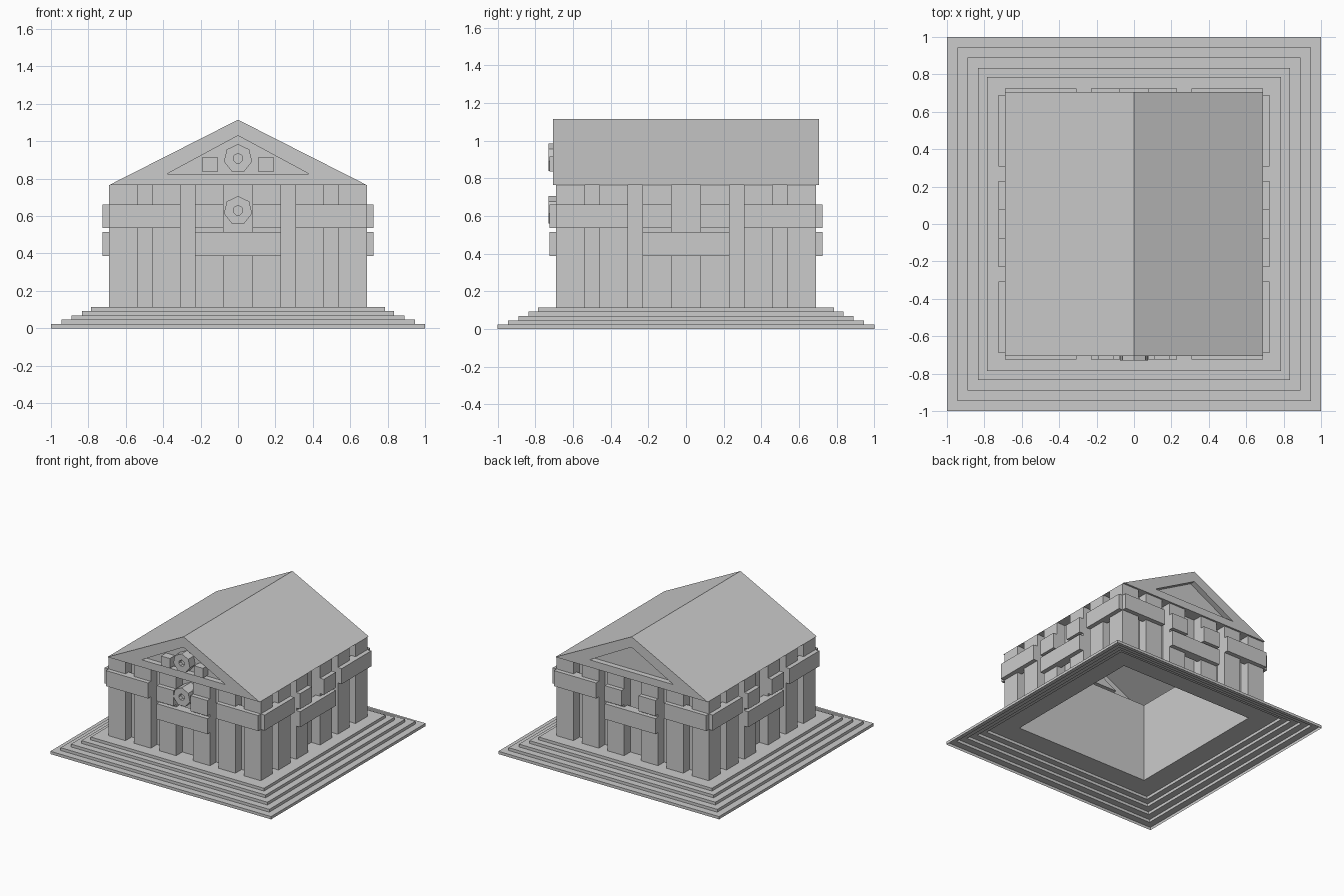
import bpy, bmesh
from math import pi, sin, cos
from mathutils import Matrix, Vector

if "Cube" in bpy.data.objects:
    bpy.data.objects.remove(bpy.data.objects["Cube"])


def finish(name, bm, turns=1):
    """Make an object from bm, repeated evenly around the z axis."""
    source = bm.faces[:]
    for i in range(1, turns):
        geo = bmesh.ops.duplicate(bm, geom=source)["geom"]
        verts = [g for g in geo if isinstance(g, bmesh.types.BMVert)]
        bmesh.ops.rotate(bm, verts=verts, matrix=Matrix.Rotation(2 * pi * i / turns, 3, 'Z'))
    bmesh.ops.remove_doubles(bm, verts=bm.verts[:], dist=0.0005)
    mesh = bpy.data.meshes.new(name)
    bm.to_mesh(mesh)
    bm.free()
    obj = bpy.data.objects.new(name, mesh)
    bpy.context.collection.objects.link(obj)
    return obj


def loft(bm, rings, closed=True, cap=False):
    """Skin a row of equal-length point rings with quads."""
    rows = [[bm.verts.new(p) for p in r] for r in rings]
    n = len(rows[0])
    for a, b in zip(rows, rows[1:]):
        for i in range(n if closed else n - 1):
            j = (i + 1) % n
            bm.faces.new((a[i], a[j], b[j], b[i]))
    if cap:
        bm.faces.new(rows[-1])


def rect(hx, hy, z):
    return [(-hx, -hy, z), (hx, -hy, z), (hx, hy, z), (-hx, hy, z)]


def box(bm, x0, x1, y0, y1, z0, z1):
    centre = Vector((x0 + x1, y0 + y1, z0 + z1)) / 2
    size = Matrix.Diagonal((x1 - x0, y1 - y0, z1 - z0, 1))
    bmesh.ops.create_cube(bm, size=1, matrix=Matrix.Translation(centre) @ size)


FLOOR, EAVE, WALL, FACE = 0.115, 0.765, 0.61, 0.69

# Hollow stepped base, open under the building
rings = []
for i, h in enumerate((1.0, 0.945, 0.89, 0.835, 0.785)):
    rings += [rect(h, h, 0.023 * i), rect(h, h, 0.023 * (i + 1))]
rings.append(rect(WALL, WALL, FLOOR))
bm = bmesh.new()
loft(bm, rings)
finish("stepped_base", bm)

# Inner wall behind the pillars
bm = bmesh.new()
loft(bm, [rect(WALL, WALL, FLOOR), rect(WALL, WALL, EAVE)])
finish("inner_wall", bm)

# Pillars: four per side plus an L-shaped one at each corner
bm = bmesh.new()
outlines = [[(x, -WALL), (x, -FACE), (x + 0.153, -FACE), (x + 0.153, -WALL)]
            for x in (-0.46, -0.23, 0.077, 0.307)]
outlines.append([(0.537, -WALL), (0.537, -FACE), (FACE, -FACE), (FACE, -0.537), (WALL, -0.537)])
for line in outlines:
    loft(bm, [[(x, y, z) for x, y in line] for z in (FLOOR, EAVE)], closed=False)
finish("pillars", bm, 4)

# Raised bands on every side
bm = bmesh.new()
for x0, x1, z0 in ((-FACE, -0.307, 0.535), (-0.23, -0.077, 0.535), (0.077, 0.23, 0.535),
                   (0.307, FACE, 0.535), (-0.23, 0.23, 0.387)):
    box(bm, x0, x1, -0.725, -0.65, z0, z0 + 0.127)
finish("wall_bands", bm, 4)

# Roof shell with a recessed triangle in each gable
GABLE = 0.705
outer = [(-FACE, EAVE), (FACE, EAVE), (0, 1.115)]
inner = [(-0.38, 0.825), (0.38, 0.825), (0, 1.03)]
bm = bmesh.new()
loft(bm, [[(x, y, z) for x, z in tri]
          for tri, y in ((outer, -GABLE), (inner, -GABLE), (inner, -0.66))], cap=True)
loft(bm, [[(FACE, -GABLE, EAVE), (FACE, GABLE, EAVE)],
          [(0, -GABLE, 1.115), (0, GABLE, 1.115)]], closed=False)
finish("roof", bm, 2)

# Eave underside between wall and roof edge
bm = bmesh.new()
loft(bm, [rect(WALL, WALL, EAVE), rect(FACE, GABLE, EAVE)])
finish("eave_underside", bm)


# Seven-sided rosettes with a sunken centre
def rosette(name, z, back):
    bm = bmesh.new()
    loft(bm, [[(r * cos(pi / 2 + 2 * pi * i / 7), y, z + r * sin(pi / 2 + 2 * pi * i / 7))
               for i in range(7)]
              for r, y in ((0.077, back), (0.077, -0.73), (0.026, -0.73), (0.026, -0.70))], cap=True)
    finish(name, bm)


rosette("gable_rosette", 0.908, -0.66)
rosette("wall_rosette", 0.63, -WALL)

# Square blocks beside the gable rosette
bm = bmesh.new()
for x in (-0.15, 0.15):
    box(bm, x - 0.04, x + 0.04, -0.725, -0.66, 0.835, 0.915)
finish("gable_blocks", bm)
